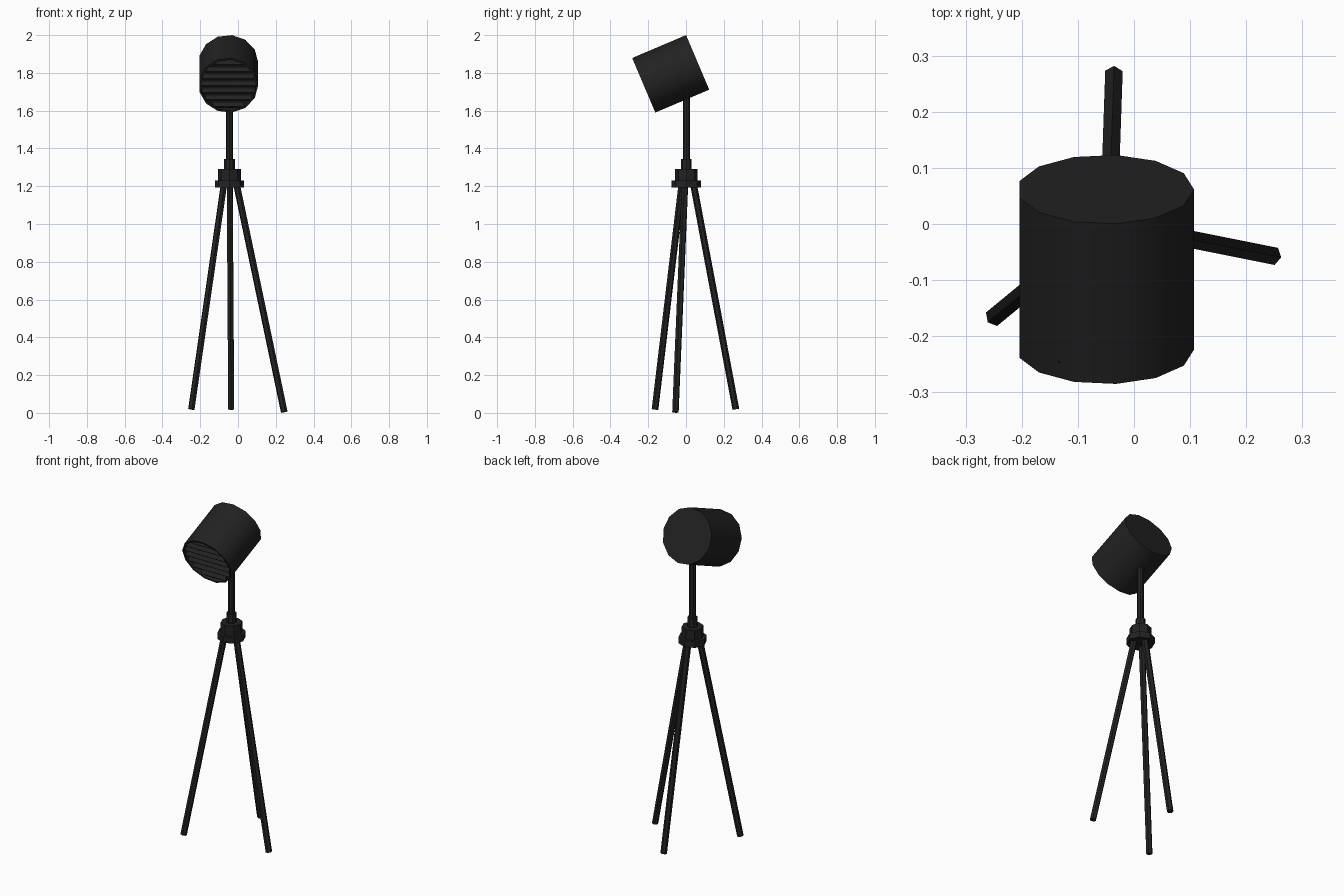
import bpy, bmesh, math
from mathutils import Vector, Matrix

if "Cube" in bpy.data.objects:
    bpy.data.objects.remove(bpy.data.objects["Cube"])

black = bpy.data.materials.new("matte black")
black.diffuse_color = (0.016, 0.016, 0.016, 1)
black.use_nodes = True
black.node_tree.nodes["Principled BSDF"].inputs["Base Color"].default_value = black.diffuse_color
PX, PY = -0.045, 0.002   # stand axis


def finish(name, bm, smooth=False):
    bmesh.ops.recalc_face_normals(bm, faces=bm.faces)
    me = bpy.data.meshes.new(name)
    bm.to_mesh(me)
    bm.free()
    me.materials.append(black)
    ob = bpy.data.objects.new(name, me)
    bpy.context.collection.objects.link(ob)
    if smooth:
        bpy.ops.object.select_all(action='DESELECT')
        ob.select_set(True)
        bpy.context.view_layer.objects.active = ob
        bpy.ops.object.shade_smooth_by_angle(angle=math.radians(35))
    return ob


def rod(name, a, b, r, sides):
    a, b = Vector(a), Vector(b)
    d = b - a
    m = Matrix.Translation((a + b) / 2) @ d.to_track_quat('Z', 'Y').to_matrix().to_4x4()
    bm = bmesh.new()
    bmesh.ops.create_cone(bm, cap_ends=True, segments=sides, radius1=r, radius2=r,
                          depth=d.length, matrix=m)
    return finish(name, bm)


# tripod legs: foot position and top offset towards the foot
feet = {"right_leg": (0.245, -0.056, 0.004),
        "left_leg": (-0.247, -0.164, 0.019),
        "back_leg": (-0.036, 0.264, 0.019)}
for name, foot in feet.items():
    out = Vector((foot[0] - PX, foot[1] - PY, 0)).normalized() * 0.038
    rod(name, (PX + out.x, PY + out.y, 1.21), foot, 0.018, 6)

# hub stack and pole
for name, r, z0, z1, n in (("hub_flange", 0.078, 1.193, 1.23, 8),
                           ("hub_body", 0.06, 1.225, 1.29, 8),
                           ("pole_sleeve", 0.028, 1.285, 1.345, 8),
                           ("pole", 0.0185, 1.34, 1.68, 8)):
    rod(name, (PX, PY, z0), (PX, PY, z1), r, n)

# lamp head: 13-sided drum with a recessed front
R, H, N = 0.158, 0.155, 13
M = Matrix.Translation((-0.051, -0.081, 1.795)) @ Matrix.Rotation(math.radians(113), 4, 'X')
bm = bmesh.new()
rings = []
for r, z in ((R, -H), (R, H), (R - 0.01, H), (R - 0.01, H - 0.035)):
    rings.append([bm.verts.new(M @ Vector((r * math.cos(math.tau * i / N),
                                           r * math.sin(math.tau * i / N), z)))
                  for i in range(N)])
for p, q in zip(rings, rings[1:]):
    for i in range(N):
        j = (i + 1) % N
        bm.faces.new((p[i], p[j], q[j], q[i]))
bm.faces.new(rings[0])
bm.faces.new(rings[-1])
finish("lamp_head", bm, smooth=True)

# horizontal grille slats, each cut to the width of the opening
bm = bmesh.new()
count = 7
for k in range(count):
    y = -0.12 + 0.24 * k / (count - 1)
    w = 2 * math.sqrt((R - 0.012) ** 2 - y * y)
    bmesh.ops.create_cube(bm, size=1, matrix=M @ Matrix.Translation((0, y, H - 0.021))
                          @ Matrix.Rotation(math.radians(30), 4, 'X')
                          @ Matrix.Diagonal((w, 0.009, 0.03, 1)))
finish("grille_slats", bm)
